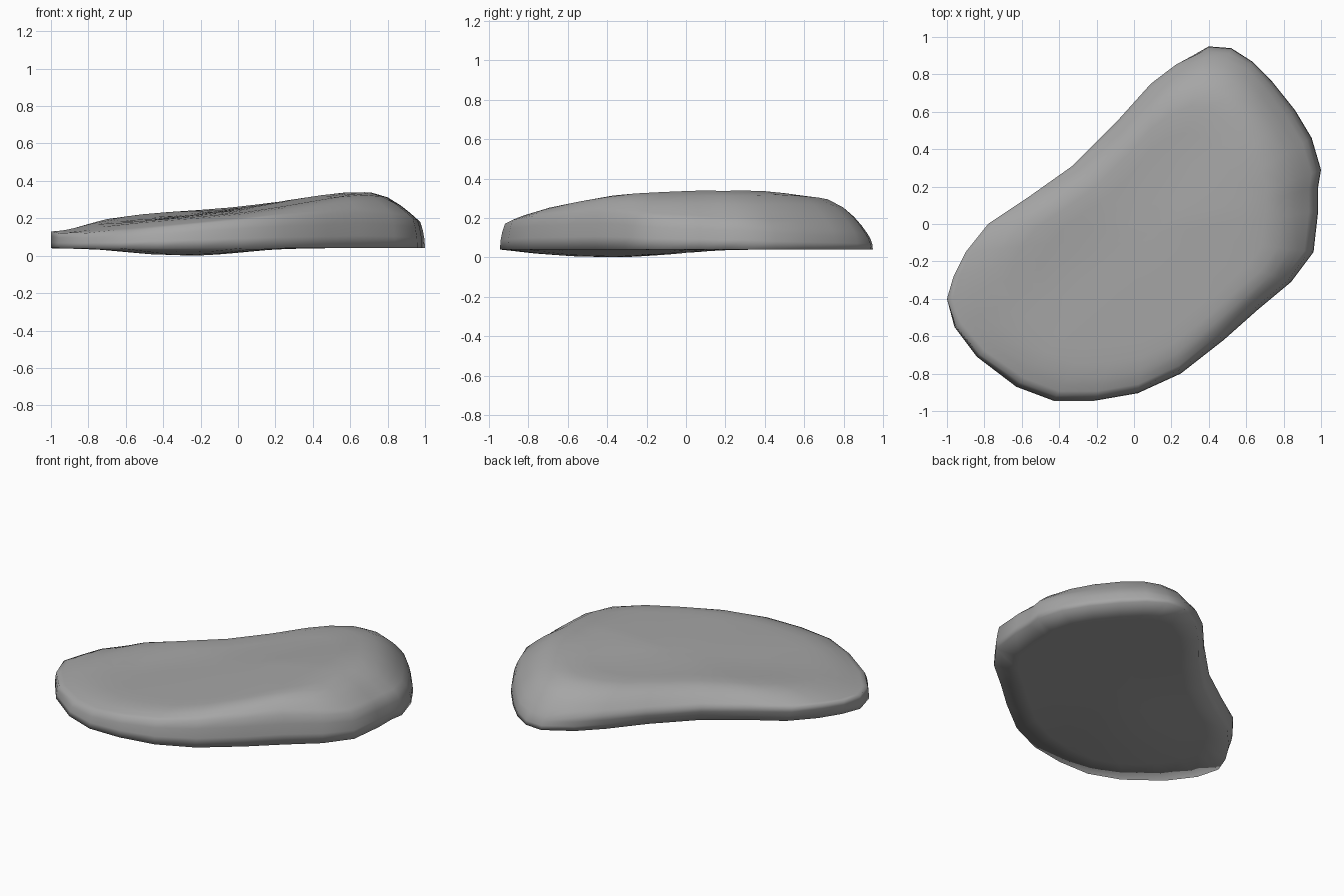
import bpy
import bmesh
import math
from mathutils import Vector

default_cube = bpy.data.objects.get("Cube")
if default_cube:
    bpy.data.objects.remove(default_cube, do_unlink=True)

# Outline of the pad seen from above, with the height of its rim
OUTLINE = [
    (-1, -.4, .13), (-.96, -.55, .12), (-.84, -.71, .12), (-.63, -.87, .13),
    (-.43, -.945, .15), (-.21, -.945, .17), (.02, -.905, .19), (.25, -.8, .21),
    (.48, -.62, .22), (.66, -.46, .23), (.84, -.31, .22), (.96, -.15, .2),
    (.985, .07, .19), (.985, .2, .18), (1, .29, .18), (.95, .46, .16),
    (.86, .61, .15), (.74, .76, .14), (.63, .87, .13), (.52, .94, .12),
    (.4, .95, .12), (.23, .87, .13), (.09, .75, .14), (-.09, .55, .14),
    (-.33, .31, .14), (-.57, .14, .14), (-.78, 0, .14), (-.9, -.15, .14),
    (-.965, -.28, .13),
]
CREST = [(-1, .15), (-.75, .21), (-.4, .235), (0, .265), (.3, .305),
         (.6, .345), (.75, .34), (1, .28)]
CENTRE = Vector((.1, -.05))
FLOOR = .04


def interpolate(table, x):
    """Linear lookup in a short profile."""
    for (x0, z0), (x1, z1) in zip(table, table[1:]):
        if x <= x1:
            return z0 + (z1 - z0) * max(0, x - x0) / (x1 - x0)
    return table[-1][1]


def smooth_crest(x):
    """Average neighbouring samples so the crest has no kinks."""
    return sum(interpolate(CREST, x + step * .05) for step in range(-2, 3)) / 5


def top_height(point):
    """Rising crest, lower front lip and a shallow diagonal valley."""
    front = max(0, .05 - point.y)
    across = (point.x - point.y) / math.sqrt(2)
    valley = math.exp(-((across + .08) / .22) ** 2)
    return smooth_crest(point.x) - .05 * front - .012 * valley


def bottom_height(point):
    """Flat underside with a gentle belly."""
    distance = min(1, math.hypot((point.x + .28) / .65, (point.y + .4) / .75))
    return FLOOR * (1 - math.cos(math.pi * distance)) / 2


def clamp(value):
    return min(1, max(0, value))


def facing_front(point):
    """One along the front right edge, zero along the concave back edge."""
    return clamp(((point.x - point.y) / math.sqrt(2) + .4) / .5)


def foot_scale(point):
    """Tuck the foot in under the concave edge only, fading at both ends."""
    along = (point.x + point.y) / math.sqrt(2)
    return 1 - .07 * (1 - facing_front(point)) * clamp(1.1 - along ** 2 * 1.2)


def lip_scale(point):
    """Lean the wall inward at the front and at the back tip."""
    return 1 - .028 * max(facing_front(point), clamp((point.y - .8) / .12))


def scaled(point, factor):
    return CENTRE + (point - CENTRE) * factor


def make_ring(bm, place):
    return [bm.verts.new(place(Vector((x, y)), rim)) for x, y, rim in OUTLINE]


def underside(factor):
    def place(edge, rim):
        point = scaled(edge, foot_scale(edge) * factor)
        height = FLOOR if factor == 1 else bottom_height(point)
        return (*point, height)
    return place


def wall(level):
    def place(edge, rim):
        foot, lip = foot_scale(edge), lip_scale(edge)
        bulge = level ** 2 if lip < foot else math.sin(level * math.pi / 2)
        point = scaled(edge, foot + (lip - foot) * bulge)
        return (*point, FLOOR + (rim - FLOOR) * level)
    return place


def upper(factor):
    def place(edge, rim):
        point = scaled(edge, lip_scale(edge) * factor)
        top = top_height(point)
        # Tight shoulder along the front, broad shoulder elsewhere
        width = .32 - .12 * facing_front(edge) * clamp(-edge.y / .4)
        falloff = max(0, 1 - (1 - factor) / width) ** 2.4
        return (*point, top + (rim - top) * falloff)
    return place


# Stack rings from the belly, around the wall, to the crown
bm = bmesh.new()
steps = [underside(f) for f in (.2, .4, .6, .8, 1)]
steps += [wall(level) for level in (.35, .7)]
steps += [upper(f) for f in (1, .97, .93, .88, .8, .7, .55, .4, .2)]
rings = [make_ring(bm, place) for place in steps]
for low, high in zip(rings, rings[1:]):
    for i in range(len(low)):
        j = (i + 1) % len(low)
        bm.faces.new((low[i], low[j], high[j], high[i]))

# Close the belly and the crown
for ring, height in ((rings[0], bottom_height), (rings[-1], top_height)):
    pole = bm.verts.new((*CENTRE, height(CENTRE)))
    for i in range(len(ring)):
        bm.faces.new((ring[i], ring[(i + 1) % len(ring)], pole))
bmesh.ops.recalc_face_normals(bm, faces=bm.faces[:])

# The whole surface is softly shaded
for face in bm.faces:
    face.smooth = True

mesh = bpy.data.meshes.new("curved_pad")
bm.to_mesh(mesh)
bm.free()
pad = bpy.data.objects.new("curved_pad", mesh)
bpy.context.collection.objects.link(pad)

# Single grey finish
grey = bpy.data.materials.new("plain_grey")
grey.use_nodes = True
grey.diffuse_color = (.38, .38, .38, 1)
grey.node_tree.nodes["Principled BSDF"].inputs["Base Color"].default_value = (.38, .38, .38, 1)
mesh.materials.append(grey)
